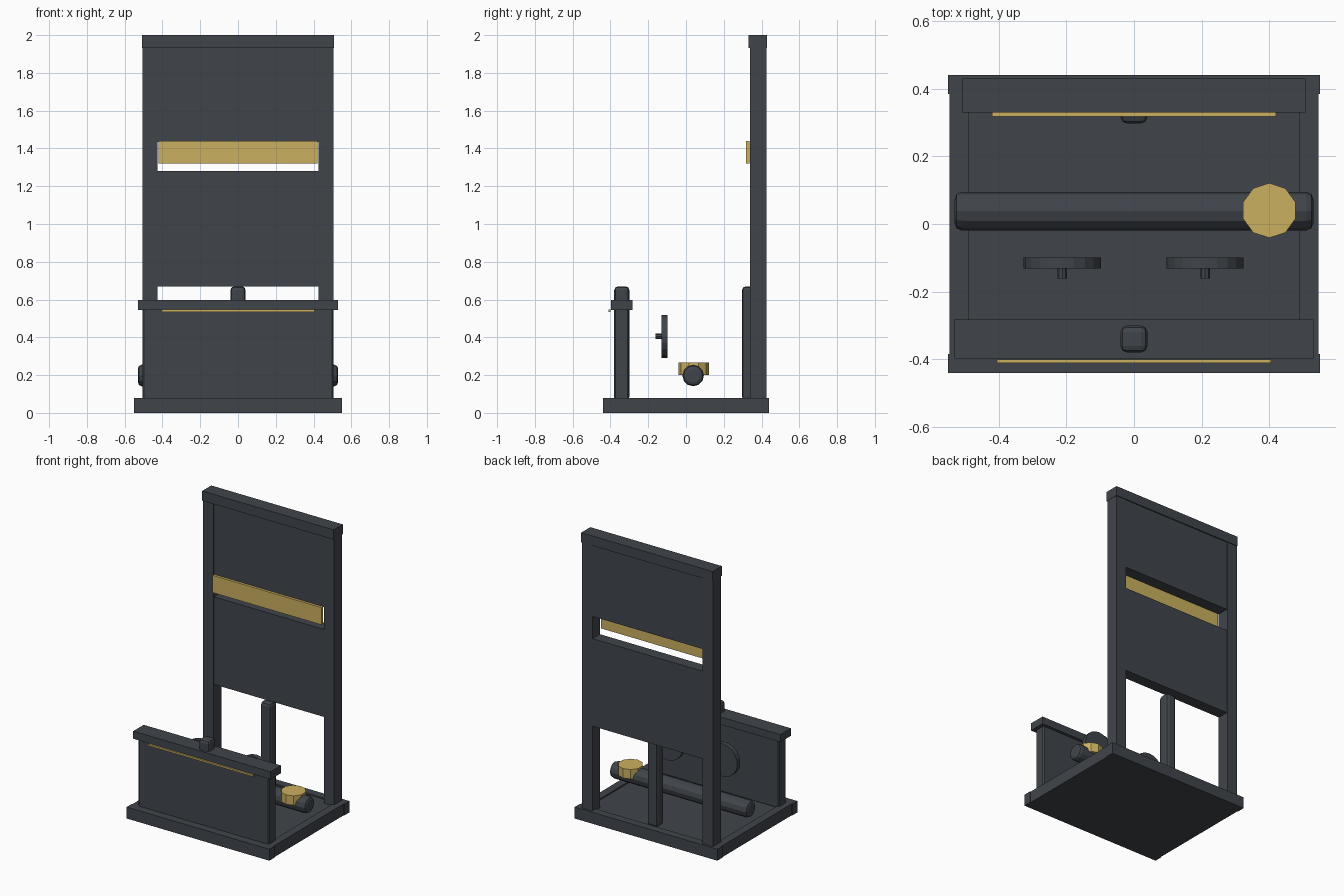
import bpy, math

if "Cube" in bpy.data.objects:
    bpy.data.objects.remove(bpy.data.objects["Cube"])


def material(name, rgb):
    m = bpy.data.materials.new(name)
    m.diffuse_color = (*rgb, 1)
    m.use_nodes = True
    m.node_tree.nodes["Principled BSDF"].inputs["Base Color"].default_value = m.diffuse_color
    return m


SLATE = material("dark slate", (0.051, 0.060, 0.071))
GOLD = material("muted gold", (0.60, 0.434, 0.117))


def finish(ob, name, mat, bevel, segments):
    ob.name = name
    ob.data.materials.append(mat)
    if bevel:
        b = ob.modifiers.new("bevel", 'BEVEL')
        b.width, b.segments = bevel, segments
        b.limit_method, b.angle_limit = 'ANGLE', math.radians(50)
    return ob


def box(name, x, y, z, mat=SLATE, bevel=0, segments=1):
    """Box from (min, max) ranges on each axis."""
    bpy.ops.mesh.primitive_cube_add(size=1, location=[sum(r) / 2 for r in (x, y, z)])
    ob = bpy.context.object
    ob.scale = [r[1] - r[0] for r in (x, y, z)]
    bpy.ops.object.transform_apply(location=False, rotation=False, scale=True)
    return finish(ob, name, mat, bevel, segments)


def cylinder(name, loc, radius, depth, sides, rot=(0, 0, 0), mat=SLATE, bevel=0, segments=1):
    bpy.ops.mesh.primitive_cylinder_add(vertices=sides, radius=radius, depth=depth,
                                        location=loc, rotation=rot)
    return finish(bpy.context.object, name, mat, bevel, segments)


# Base: shallow tray with four rails
box("base_floor", (-0.49, 0.49), (-0.385, 0.385), (0, 0.07))
box("base_front_rail", (-0.55, 0.55), (-0.44, -0.385), (0, 0.08))
box("base_back_rail", (-0.55, 0.55), (0.385, 0.44), (0, 0.08))
for side, s in (("left", -1), ("right", 1)):
    box(f"base_{side}_rail", sorted((s * 0.49, s * 0.545)), (-0.385, 0.385), (0, 0.08))
    # Tall back uprights
    box(f"{side}_upright", sorted((s * 0.425, s * 0.505)), (0.338, 0.425), (0.065, 1.94))

# Back frame panels and top cap
box("upper_back_panel", (-0.425, 0.425), (0.341, 0.422), (1.435, 1.94))
box("lower_back_panel", (-0.425, 0.425), (0.341, 0.422), (0.67, 1.28))
box("top_cap", (-0.507, 0.507), (0.33, 0.43), (1.932, 2.0))
box("back_gold_band", (-0.42, 0.42), (0.318, 0.336), (1.32, 1.44), GOLD)

# Front panel with cap and trim
box("front_panel", (-0.505, 0.505), (-0.38, -0.302), (0.065, 0.56), bevel=0.008)
box("front_cap", (-0.53, 0.53), (-0.397, -0.282), (0.545, 0.598))
box("front_gold_trim", (-0.405, 0.405), (-0.411, -0.40), (0.535, 0.547), GOLD)

# Rounded centre posts
for name, y in (("front_post", -0.34), ("back_post", 0.337)):
    box(name, (-0.04, 0.04), (y - 0.04, y + 0.04), (0.065, 0.67), bevel=0.02, segments=2)

# Roller with a gold knob near its right end
cylinder("roller", (0, 0.038, 0.198), 0.057, 1.06, 12, (0, math.pi / 2, 0),
         bevel=0.02, segments=2)
cylinder("gold_knob", (0.4, 0.04, 0.233), 0.081, 0.066, 10, mat=GOLD)

# Dials with short stems
for side, x in (("left", -0.212), ("right", 0.21)):
    cylinder(f"{side}_dial", (x, -0.115, 0.405), 0.114, 0.032, 20, (math.pi / 2, 0, 0))
    cylinder(f"{side}_dial_stem", (x, -0.143, 0.405), 0.014, 0.036, 8, (math.pi / 2, 0, 0))
